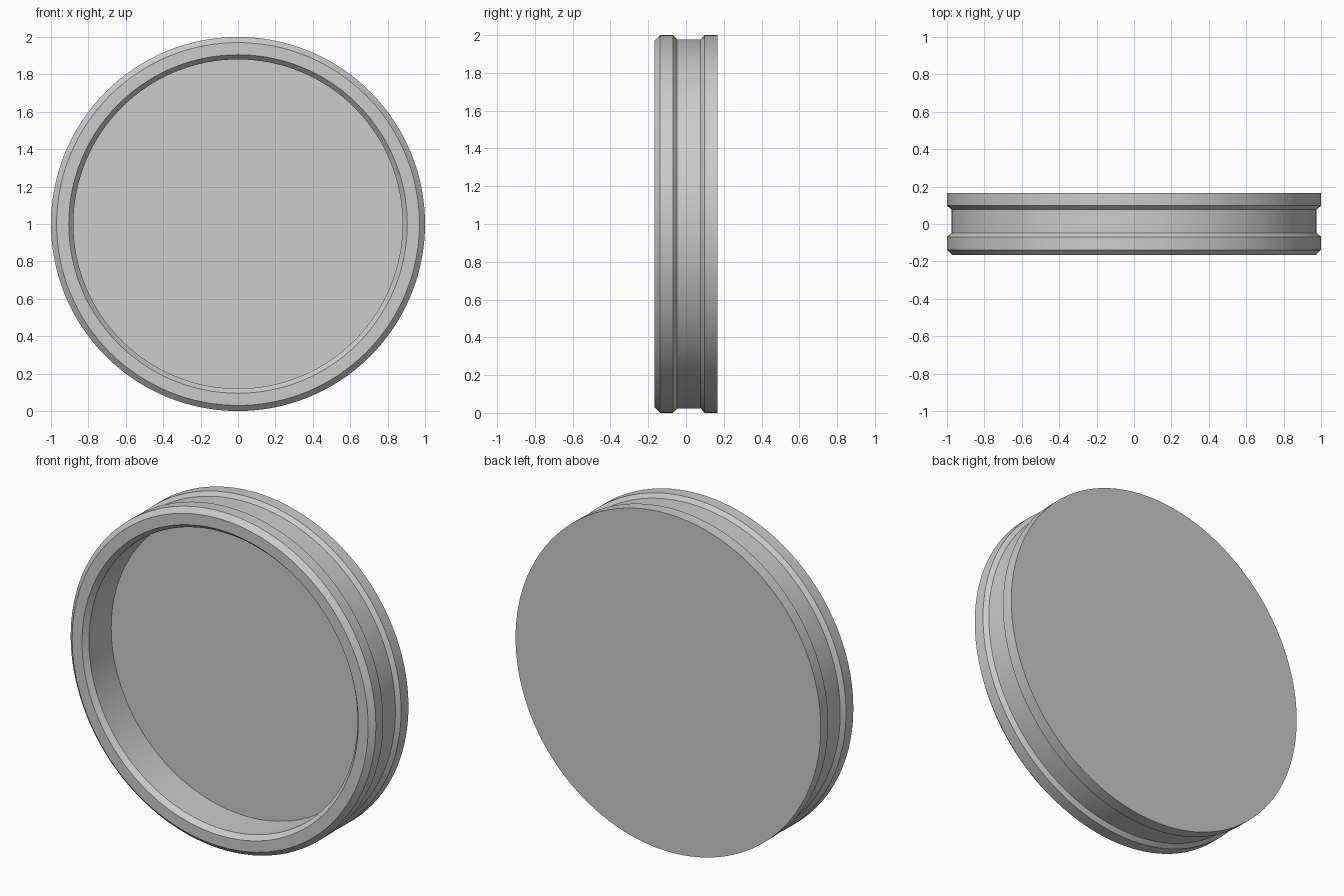
import bpy, bmesh, math

cube = bpy.data.objects.get("Cube")
if cube:
    bpy.data.objects.remove(cube, do_unlink=True)

SEGMENTS = 128

# Single plain grey material
grey = bpy.data.materials.new("light_grey")
grey.use_nodes = True
colour = (0.6, 0.6, 0.6, 1.0)
grey.diffuse_color = colour
grey.node_tree.nodes["Principled BSDF"].inputs["Base Color"].default_value = colour

# Lid cross-section as (radius, y), from the recessed floor round to the back
profile = [
    (0.88, 0.07),     # recessed floor edge
    (0.88, -0.138),   # inner wall
    (0.905, -0.167),  # inner chamfer
    (0.97, -0.167),   # front rim
    (1.0, -0.138),    # outer chamfer
    (1.0, -0.069),    # front band
    (0.977, -0.048),  # groove
    (0.977, 0.078),
    (1.0, 0.098),     # back band
    (1.0, 0.167),     # flat back edge
]


def lathe(name, points, material):
    """Revolve points around the y axis and cap both ends."""
    bm = bmesh.new()
    rings = []
    for radius, y in points:
        angles = [math.tau * i / SEGMENTS for i in range(SEGMENTS)]
        rings.append([bm.verts.new((radius * math.cos(a), y, 1 + radius * math.sin(a)))
                      for a in angles])
    for near, far in zip(rings, rings[1:]):
        for i in range(SEGMENTS):
            j = (i + 1) % SEGMENTS
            bm.faces.new((near[i], near[j], far[j], far[i]))
    bm.faces.new(rings[0])
    bm.faces.new(rings[-1])
    bmesh.ops.recalc_face_normals(bm, faces=bm.faces)
    mesh = bpy.data.meshes.new(name)
    bm.to_mesh(mesh)
    bm.free()
    mesh.materials.append(material)
    obj = bpy.data.objects.new(name, mesh)
    bpy.context.collection.objects.link(obj)
    return obj


# Round grooved lid, smooth with sharp chamfer edges
lid = lathe("round_lid", profile, grey)
bpy.ops.object.select_all(action="DESELECT")
lid.select_set(True)
bpy.context.view_layer.objects.active = lid
bpy.ops.object.shade_smooth_by_angle(angle=math.radians(30))
